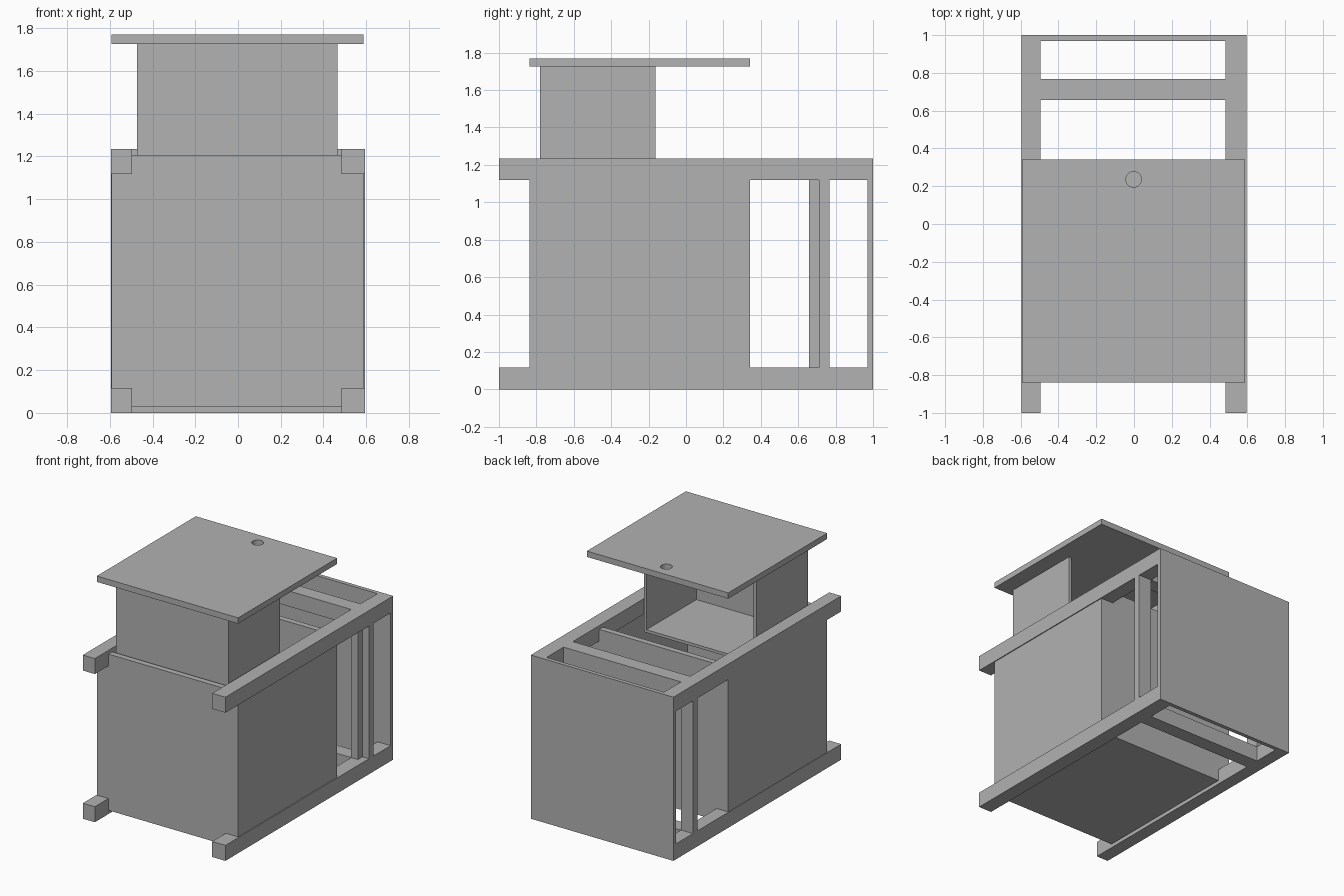
import bpy
import bmesh
from mathutils import Vector

if "Cube" in bpy.data.objects:
    bpy.data.objects.remove(bpy.data.objects["Cube"])

GREY = (0.445, 0.445, 0.445, 1)
mat = bpy.data.materials.new("plain grey")
mat.use_nodes = True
mat.diffuse_color = GREY
mat.node_tree.nodes["Principled BSDF"].inputs["Base Color"].default_value = GREY


def add_box(bm, x, y, z):
    """Add a box given its (min, max) range on each axis."""
    lo, hi = (Vector(c) for c in zip(x, y, z))
    verts = bmesh.ops.create_cube(bm, size=1)["verts"]
    bmesh.ops.scale(bm, vec=hi - lo, verts=verts)
    bmesh.ops.translate(bm, vec=(lo + hi) / 2, verts=verts)


def part(name, *boxes):
    bm = bmesh.new()
    for b in boxes:
        add_box(bm, *b)
    mesh = bpy.data.meshes.new(name)
    bm.to_mesh(mesh)
    bm.free()
    mesh.materials.append(mat)
    obj = bpy.data.objects.new(name, mesh)
    bpy.context.collection.objects.link(obj)
    return obj


def tray(name, x, y, z, t, back=True):
    """Open-topped box with wall thickness t; the back wall is optional."""
    up = (z[0] + t, z[1])
    y_in = (y[0] + t, y[1] - t if back else y[1])
    boxes = [(x, y, (z[0], z[0] + t)),
             ((x[0], x[0] + t), y_in, up),
             ((x[1] - t, x[1]), y_in, up),
             (x, (y[0], y[0] + t), up)]
    if back:
        boxes.append((x, (y[1] - t, y[1]), up))
    return part(name, *boxes)


HALF, TOP, RAIL = 0.595, 1.235, 0.117
LEVELS = {"lower": (0, RAIL), "upper": (TOP - RAIL, TOP)}
BAR_Y, BAR_MID = (0.657, 0.767), 0.712
BACK = 0.97

# Long rails and rebated posts on both sides
for side, outer, inner in (("left", HALF, 0.485), ("right", -HALF, -0.495)):
    mid = (outer + inner) / 2
    full, half = sorted((outer, inner)), sorted((mid, inner))
    for level, z in LEVELS.items():
        part(f"{level}_{side}_rail", (full, (-1, BACK), z))
    post_z = (RAIL, TOP - RAIL)
    part(f"{side}_post",
         (full, (BAR_MID, BAR_Y[1]), post_z),
         (half, (BAR_Y[0], BAR_MID), post_z))

# Cross bars and back panel
for level, z in LEVELS.items():
    part(f"{level}_cross_bar", ((-0.495, 0.485), BAR_Y, z))
part("back_panel", ((-HALF, HALF), (BACK, 1), (0, TOP)))

# Main open box and the smaller compartment standing in it
BODY_X, BODY_Y = (-0.592, 0.588), (-0.838, 0.342)
tray("main_box", BODY_X, BODY_Y, (0.028, 1.207), 0.045)
tray("inner_compartment", (-0.473, 0.466), (-0.78, -0.163), (1.0, 1.726), 0.022, back=False)

# Lid with a round finger hole
lid = part("lid", (BODY_X, BODY_Y, (1.726, 1.77)))
bpy.ops.mesh.primitive_cylinder_add(vertices=32, radius=0.041, depth=0.2,
                                    location=(-0.002, 0.236, 1.75))
cutter = bpy.context.object
cutter.name = "hole_cutter"
cutter.hide_render = True
cut = lid.modifiers.new("finger_hole", "BOOLEAN")
cut.operation = "DIFFERENCE"
cut.solver = "EXACT"
cut.object = cutter
bpy.context.view_layer.objects.active = lid
bpy.ops.object.modifier_apply(modifier=cut.name)
bpy.data.objects.remove(cutter)
